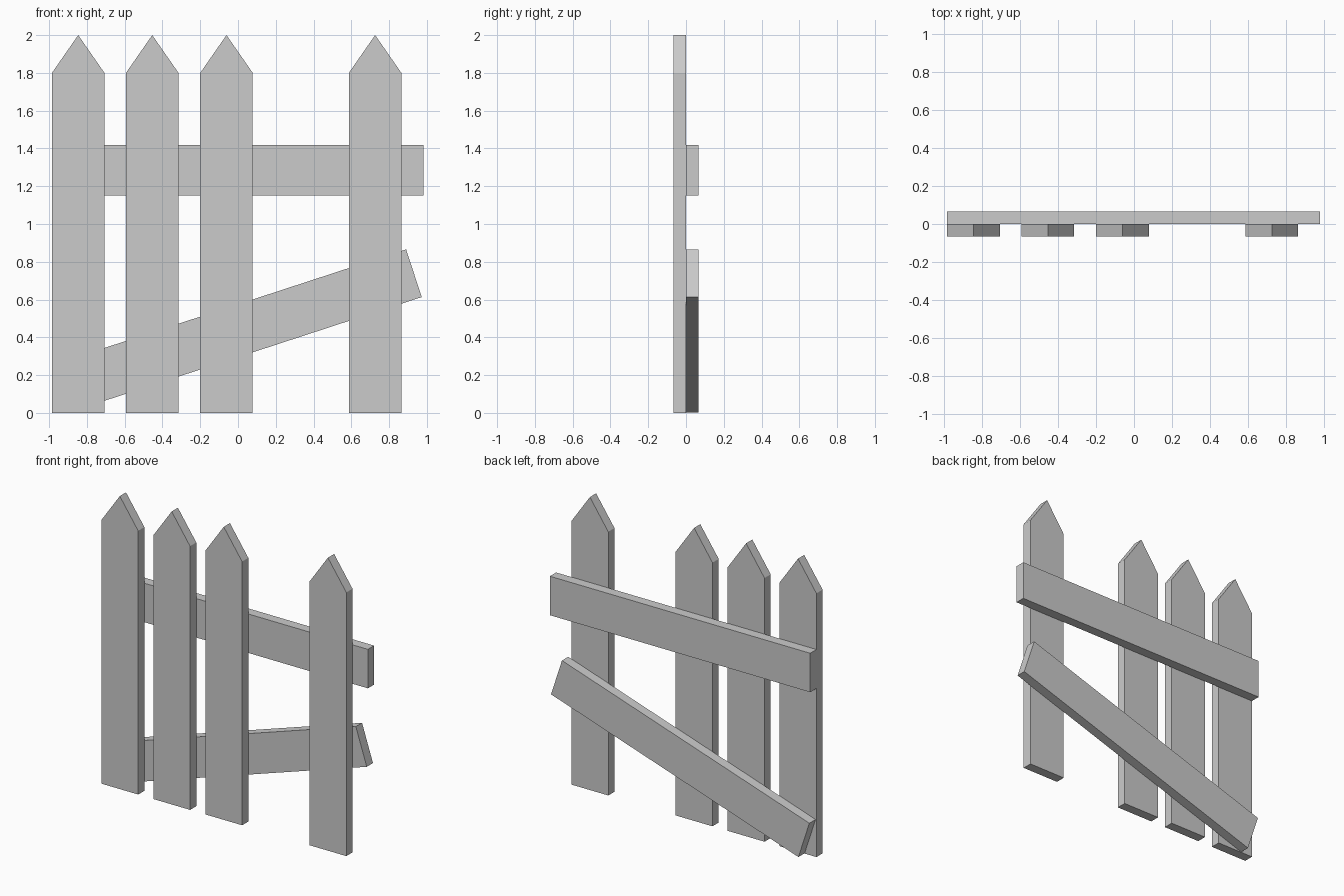
import bpy
import bmesh
from math import radians
from mathutils import Matrix, Vector

if "Cube" in bpy.data.objects:
    bpy.data.objects.remove(bpy.data.objects["Cube"])

GREY = (0.6, 0.6, 0.6, 1)
grey = bpy.data.materials.new("plain_grey")
grey.use_nodes = True
grey.diffuse_color = GREY
grey.node_tree.nodes["Principled BSDF"].inputs["Base Color"].default_value = GREY

THICK = 0.067


def board(name, outline, y, centre, angle=0):
    """Extrude an x-z outline backwards from y, then tilt and place it."""
    bm = bmesh.new()
    face = bm.faces.new([bm.verts.new((x, 0, z)) for x, z in outline])
    new = bmesh.ops.extrude_face_region(bm, geom=[face])["geom"]
    bmesh.ops.translate(bm, vec=(0, THICK, 0),
                        verts=[v for v in new if isinstance(v, bmesh.types.BMVert)])
    bmesh.ops.recalc_face_normals(bm, faces=bm.faces)
    mesh = bpy.data.meshes.new(name)
    bm.to_mesh(mesh)
    bm.free()
    mesh.materials.append(grey)
    obj = bpy.data.objects.new(name, mesh)
    obj.matrix_world = (Matrix.Translation(Vector((centre[0], y, centre[1])))
                        @ Matrix.Rotation(radians(angle), 4, "Y"))
    bpy.context.collection.objects.link(obj)


# Pointed pickets, with one missing from the row
half = 0.139
picket = [(-half, 0), (half, 0), (half, 1.8), (0, 2), (-half, 1.8)]
for i, x in enumerate((-0.846, -0.454, -0.061, 0.726)):
    board(f"picket_{i + 1}", picket, -THICK, (x, 0))

# Rails across the back: one level, one fallen at an angle
w, h = 0.983, 0.133
rail = [(-w, -h), (w, -h), (w, h), (-w, h)]
board("upper_rail", rail, 0, (-0.002, 1.284))
board("fallen_lower_rail", rail, 0, (-0.003, 0.434), -18.1)
